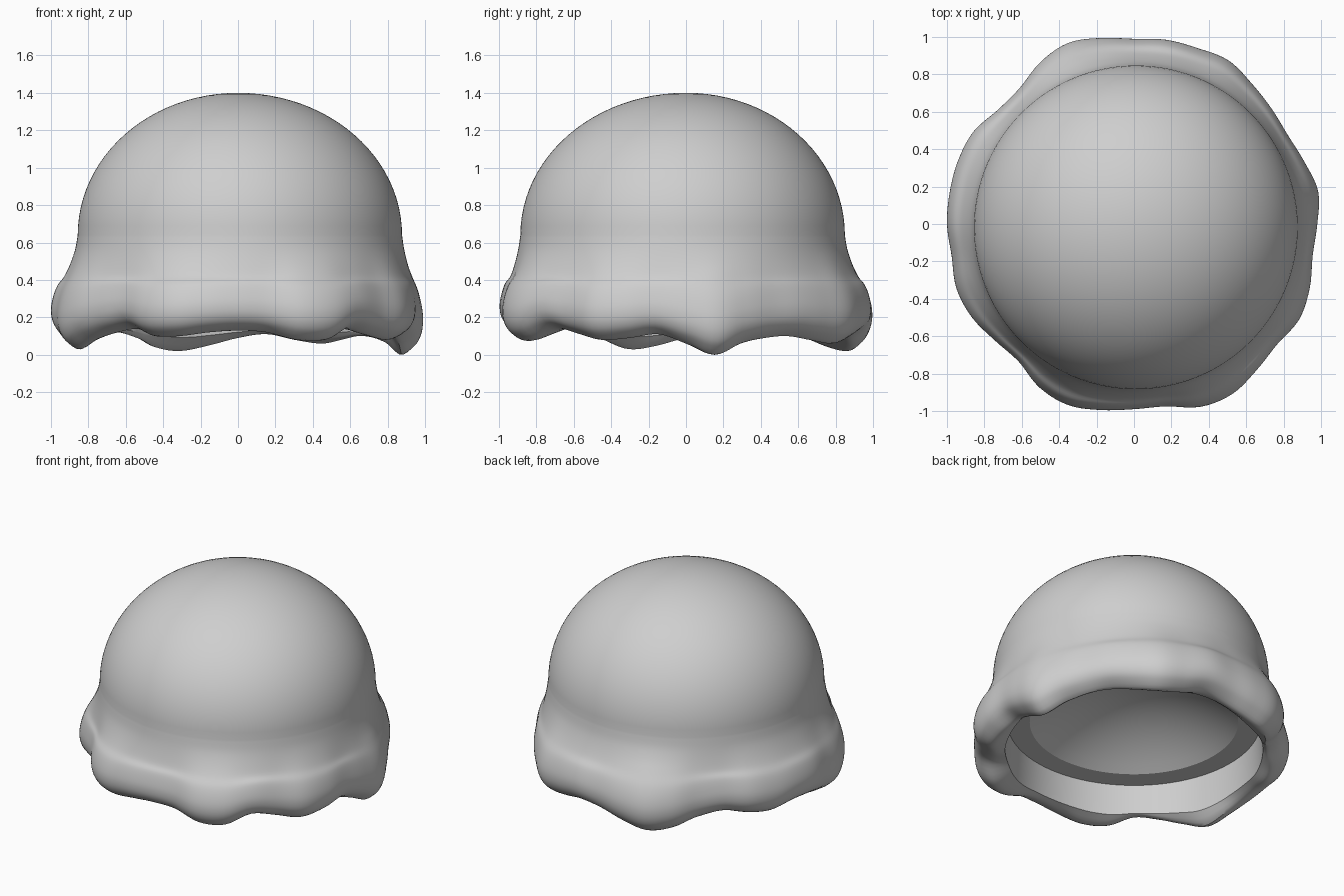
import bpy, bmesh, math

cube = bpy.data.objects.get("Cube")
if cube:
    bpy.data.objects.remove(cube, do_unlink=True)

# Frill reach and hem height every ten degrees, in hundredths
REACH = [98, 100, 97, 95, 96, 98, 101, 100, 100, 99, 101, 103,
         100, 95, 95, 99, 100, 100, 100, 99, 101, 100, 97, 96,
         101, 103, 101, 99, 99, 104, 105, 102, 100, 102, 100, 97]
HEM = [6, 0, 6, 9, 10, 8, 6, 8, 11, 9, 5, 2,
       4, 9, 12, 10, 8, 10, 9, 5, 3, 8, 12, 14,
       10, 10, 12, 13, 12, 8, 8, 14, 11, 8, 9, 11]

COLUMNS = 180
NECK_RADIUS, NECK_Z, TOP_Z = 0.867, 0.64, 1.4
WALL_TOP, WALL_FOOT, LEDGE_Z = 0.795, 0.81, 0.335
HOLE_RADIUS, CAVITY_Z = 0.655, 0.57
CENTRE_X, CENTRE_Y = 0.01, -0.018


def spline(a, b, c, d, t):
    """Smooth curve from b to c, guided by a and d."""
    return b + t / 2 * (c - a + t * (2 * a - 5 * b + 4 * c - d
                                     + t * (3 * (b - c) + d - a)))


def around(values, turn):
    """Sample a closed list smoothly, with turn from 0 to 1."""
    place = turn * len(values)
    i = int(place)
    near = [values[(i + k) % len(values)] / 100 for k in (-1, 0, 1, 2)]
    return spline(*near, place - i)


def smooth_path(points, steps):
    """Run a smooth line through the points."""
    padded = [points[0]] + points + [points[-1]]
    path = []
    for i in range(len(points) - 1):
        for s in range(steps):
            path.append(tuple(spline(*(p[axis] for p in padded[i:i + 4]), s / steps)
                              for axis in (0, 1)))
    return path + [points[-1]]


def dome_arc(steps):
    """Quarter ellipse from the neck to just below the top."""
    angles = [math.pi / 2 * s / steps for s in range(steps)]
    return [(NECK_RADIUS * math.cos(a), NECK_Z + (TOP_Z - NECK_Z) * math.sin(a))
            for a in angles]


def cavity_arc(steps):
    """Shallow hollow from just beside its middle to the hole rim."""
    fractions = [s / steps for s in range(1, steps + 1)]
    return [(HOLE_RADIUS * f, CAVITY_Z - (CAVITY_Z - LEDGE_Z) * f * f) for f in fractions]


def section(turn):
    """Profile from inside the cavity, under the frill and up the dome."""
    reach, hem = around(REACH, turn), around(HEM, turn)
    angle = turn * math.tau
    shift = CENTRE_X * math.cos(angle) + CENTRE_Y * math.sin(angle)
    neck = NECK_RADIUS + shift
    flare, rise = reach - neck, 0.5 - hem
    lip = max(reach - 0.12, WALL_FOOT + 0.03)
    frill = [(WALL_FOOT, 0.085 + hem * 0.4),
             (lip, hem),
             (reach - 0.045, hem + rise * 0.09),
             (reach - 0.01, hem + rise * 0.21),
             (reach, hem + rise * 0.36),
             (neck + flare * 0.93, hem + rise * 0.52),
             (neck + flare * 0.76, hem + rise * 0.68),
             (neck + flare * 0.5, 0.42),
             (neck + flare * 0.24 + 0.004, 0.49),
             (neck + flare * 0.05 + 0.006, 0.565),
             (neck, NECK_Z)]
    dome = [(r + shift * r / NECK_RADIUS, z) for r, z in dome_arc(24)]
    return cavity_arc(12) + [(WALL_TOP, LEDGE_Z)] + smooth_path(frill, 4) + dome[1:]


# Scoop: hollow dome with a wavy frill
bm = bmesh.new()
columns = []
for c in range(COLUMNS):
    a = c / COLUMNS * math.tau
    columns.append([bm.verts.new((r * math.cos(a), r * math.sin(a), z))
                    for r, z in section(c / COLUMNS)])
cavity_pole = bm.verts.new((0, 0, CAVITY_Z))
dome_pole = bm.verts.new((0, 0, TOP_Z))
for c, left in enumerate(columns):
    right = columns[(c + 1) % COLUMNS]
    for i in range(len(left) - 1):
        bm.faces.new((left[i], right[i], right[i + 1], left[i + 1]))
    bm.faces.new((left[0], cavity_pole, right[0]))
    bm.faces.new((left[-1], right[-1], dome_pole))
bmesh.ops.recalc_face_normals(bm, faces=bm.faces[:])
mesh = bpy.data.meshes.new("scoop")
bm.to_mesh(mesh)
bm.free()
scoop = bpy.data.objects.new("scoop", mesh)
bpy.context.collection.objects.link(scoop)

# Plain grey material
grey = bpy.data.materials.new("mid grey")
grey.use_nodes = True
colour = (0.62, 0.62, 0.62, 1)
grey.diffuse_color = colour
for node in grey.node_tree.nodes:
    if node.type == "BSDF_PRINCIPLED":
        node.inputs["Base Color"].default_value = colour
mesh.materials.append(grey)

# Smooth shading with crisp rims around the hollow
bpy.ops.object.select_all(action="DESELECT")
scoop.select_set(True)
bpy.context.view_layer.objects.active = scoop
bpy.ops.object.shade_smooth_by_angle(angle=math.radians(32))
